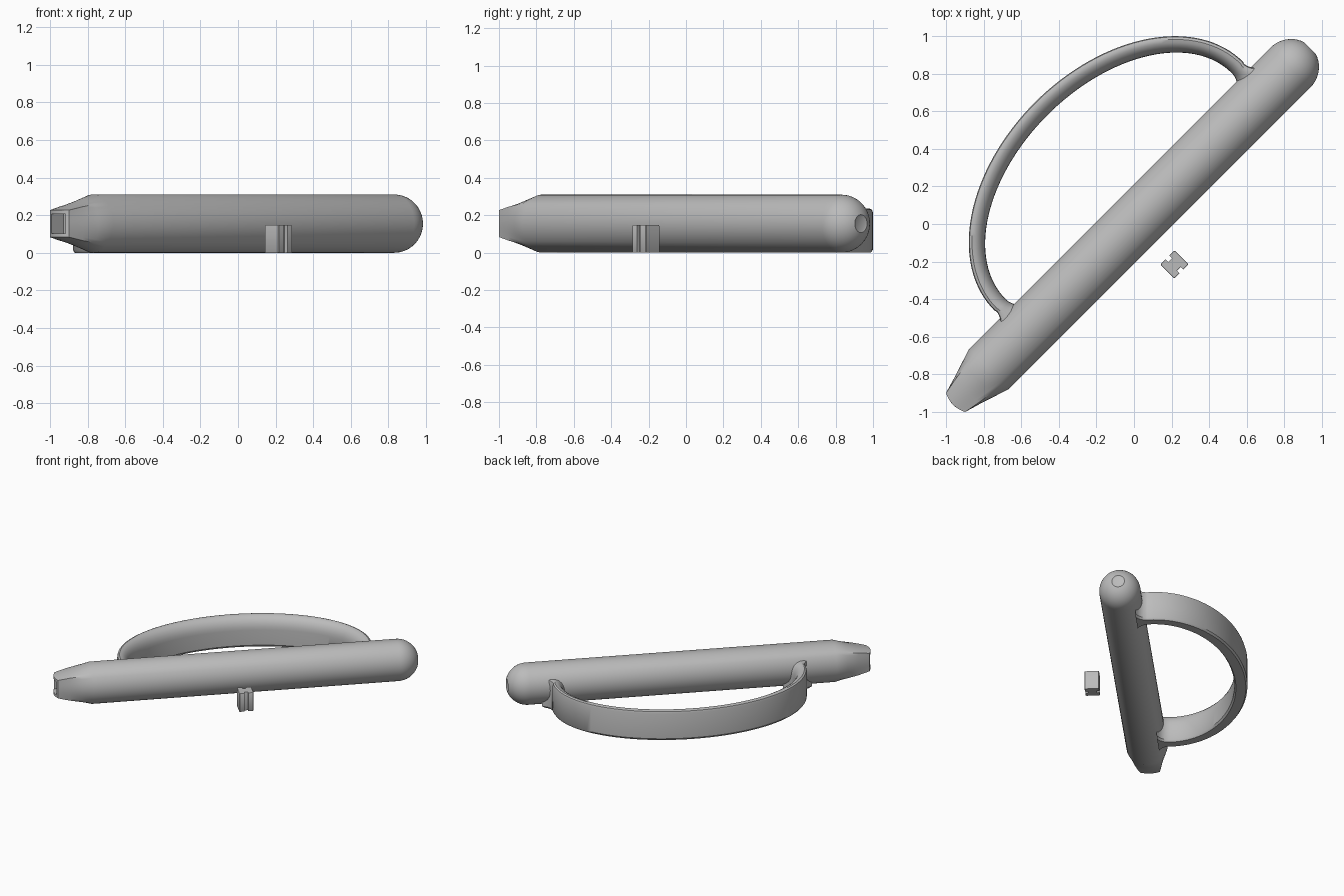
import bpy, bmesh, math
from mathutils import Matrix

if "Cube" in bpy.data.objects:
    bpy.data.objects.remove(bpy.data.objects["Cube"])

TURN = Matrix.Rotation(math.radians(45), 4, 'Z')   # local x runs along the shaft

grey = bpy.data.materials.new("plain grey")
grey.diffuse_color = (0.5, 0.5, 0.5, 1)
grey.use_nodes = True
grey.node_tree.nodes["Principled BSDF"].inputs["Base Color"].default_value = grey.diffuse_color


def finish(name, bm, angle=35):
    """Turn a bmesh into a diagonal, shaded object."""
    bmesh.ops.recalc_face_normals(bm, faces=bm.faces)
    bm.transform(TURN)
    me = bpy.data.meshes.new(name)
    bm.to_mesh(me)
    bm.free()
    me.materials.append(grey)
    ob = bpy.data.objects.new(name, me)
    bpy.context.collection.objects.link(ob)
    bpy.ops.object.select_all(action='DESELECT')
    ob.select_set(True)
    bpy.context.view_layer.objects.active = ob
    bpy.ops.object.shade_smooth_by_angle(angle=math.radians(angle))
    return ob


def loft(name, rings):
    """Skin a list of equal closed rings and cap both ends."""
    bm = bmesh.new()
    rows = [[bm.verts.new(p) for p in ring] for ring in rings]
    for a, b in zip(rows, rows[1:]):
        for i in range(len(a)):
            j = (i + 1) % len(a)
            bm.faces.new((a[i], a[j], b[j], b[i]))
    bm.faces.new(rows[0])
    bm.faces.new(rows[-1])
    return finish(name, bm)


# Shaft: socket, square nose, round barrel, domed end
R, N = 0.155, 48


def shaft_ring(u, r, square=0.0, bulge=0.0):
    pts = []
    for i in range(N):
        a = 2 * math.pi * i / N
        c, s = math.cos(a), math.sin(a)
        k = r * ((1 - square) + square / max(abs(c), abs(s)))
        v = k * c
        du = -bulge * max(0, 1 - (v / 0.075) ** 2)
        pts.append((u + du, v * (0.97 if square < 1 else 1), R + k * s))
    return pts


rings = [shaft_ring(-1.26, 0.052, 1), shaft_ring(-1.34, 0.052, 1, 0.02),
         shaft_ring(-1.34, 0.072, 1, 0.02)]
for t in (0.33, 0.67):
    rings.append(shaft_ring(-1.34 + 0.25 * t, 0.072 + (R - 0.072) * t, 1 - t))
rings.append(shaft_ring(-1.09, R))
for i in range(11):
    a = math.radians(7.2 * i)
    rings.append(shaft_ring(1.175 + R * math.sin(a), R * math.cos(a)))
rings.append(shaft_ring(1.318, 0.035))
loft("shaft", rings)

# Handle: curved strap whose legs flare into the shaft
CU, CV = 0.085, 0.20
pairs = []
leg = []
for i in range(9):
    t = 1 - i / 8
    f = 0.09 * (1 - math.sqrt(1 - min(t, 0.97) ** 2))
    leg.append((0.93 + f, 0.85 - f, CV - 0.095 * t))
for o, n, v in leg[:-1]:
    pairs.append(((CU + o, v), (CU + n, v)))
for i in range(65):
    a = math.pi * i / 64
    c, s = math.cos(a), math.sin(a)
    pairs.append(((CU + 0.935 * c, CV + 0.63 * s), (CU + 0.85 * c, CV + 0.535 * s)))
for o, n, v in reversed(leg[:-1]):
    pairs.append(((CU - o, v), (CU - n, v)))

# Strap section: across (0 outer, 1 inner) and height
section = [(0.12, 0.0), (0.0, 0.015), (0.0, 0.215), (0.05, 0.23), (0.2, 0.236)]
for i in range(1, 7):
    a = math.radians(15 * i)
    section.append((0.2 + 0.8 * math.sin(a), 0.136 + 0.1 * math.cos(a)))
section += [(1.0, 0.015), (0.88, 0.0)]
loft("handle", [[(o[0] + (n[0] - o[0]) * w, o[1] + (n[1] - o[1]) * w, z)
                 for w, z in section] for o, n in pairs])

# Loose key: square block grooved on two opposite sides
h, g, d, b = 0.053, 0.014, 0.02, 0.004
half = [(h, -h + b), (h, h - b), (h - b, h), (g, h), (g, h - d), (-g, h - d),
        (-g, h), (-h + b, h)]
outline = half + [(-x, -y) for x, y in half]
loft("key", [[(x * k, -0.304 + y * k, z) for x, y in outline]
             for z, k in ((0, 0.96), (0.004, 1), (0.143, 1), (0.147, 0.96))])
